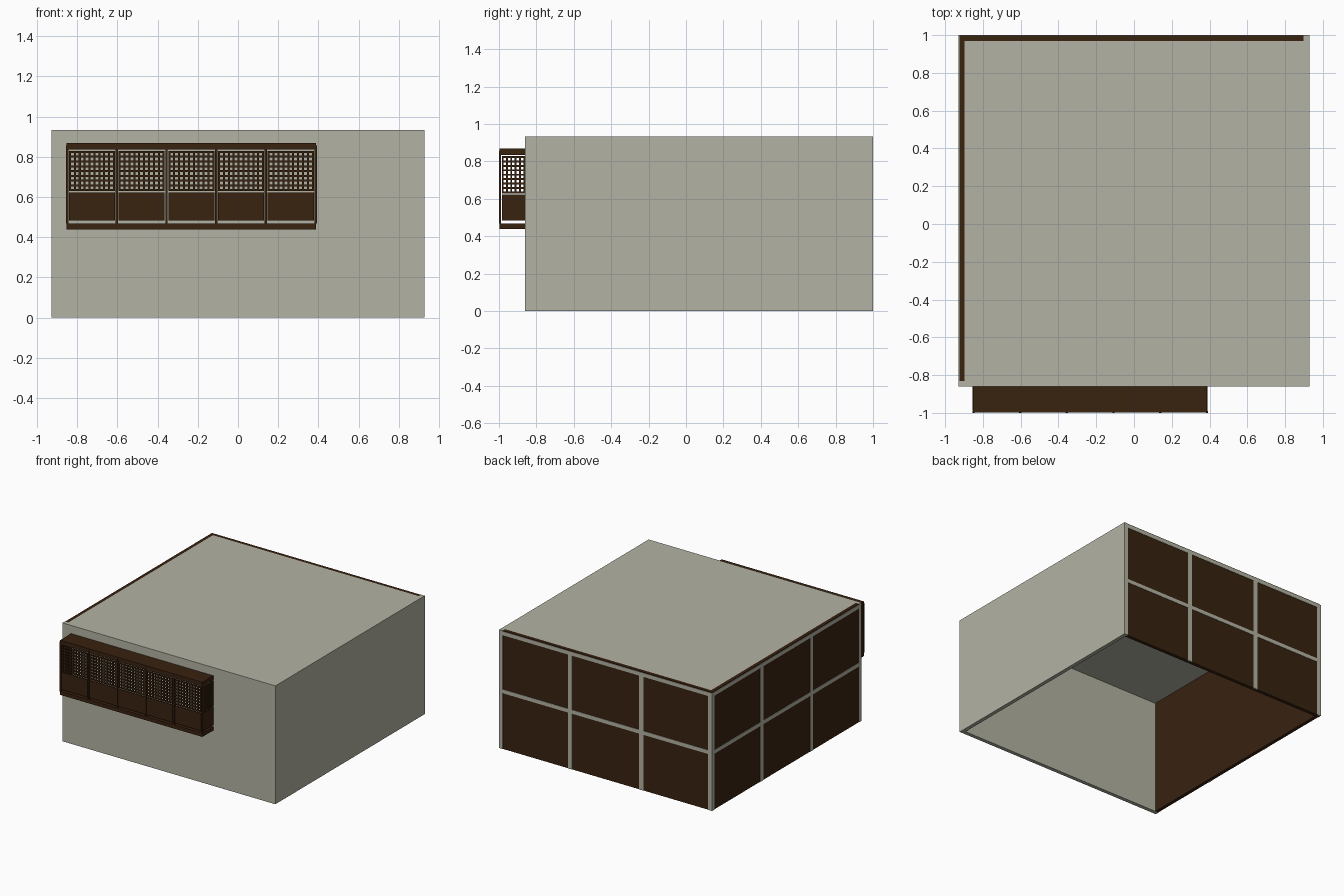
import bpy, bmesh

if "Cube" in bpy.data.objects:
    bpy.data.objects.remove(bpy.data.objects["Cube"])


def material(name, rgb):
    m = bpy.data.materials.new(name)
    m.diffuse_color = (*rgb, 1)
    m.use_nodes = True
    m.node_tree.nodes["Principled BSDF"].inputs["Base Color"].default_value = m.diffuse_color
    return m


PLASTER = material("plaster grey", (0.45, 0.45, 0.37))
WOOD = material("dark wood", (0.04, 0.016, 0.005))


def boxes(name, mat, ranges):
    """One object made of axis-aligned boxes (x0, x1, y0, y1, z0, z1)."""
    bm = bmesh.new()
    for x0, x1, y0, y1, z0, z1 in ranges:
        vs = bmesh.ops.create_cube(bm, size=1)["verts"]
        for v in vs:
            v.co = (x1 if v.co.x > 0 else x0,
                    y1 if v.co.y > 0 else y0,
                    z1 if v.co.z > 0 else z0)
    me = bpy.data.meshes.new(name)
    bm.to_mesh(me)
    bm.free()
    me.materials.append(mat)
    ob = bpy.data.objects.new(name, me)
    bpy.context.collection.objects.link(ob)
    return ob


X, YF, YB, H, T = 0.928, -0.86, 1.0, 0.933, 0.03   # room shell, wall thickness
E = 0.003                                          # beams stand proud of panels

# Plaster shell, open underneath
boxes("front_wall", PLASTER, [(-X, X, YF, YF + T, 0, H)])
boxes("right_wall", PLASTER, [(X - T, X, YF + T, YB, 0, H)])
boxes("roof", PLASTER, [(-X + T, X - T, YF + T, YB - T, H - T, H)])

# Wooden panel walls
boxes("left_panel_wall", WOOD, [(-X + E, -X + T, YF + T, YB - E, 0, H)])
boxes("back_panel_wall", WOOD, [(-X + T, X - T, YB - T, YB - E, 0, H)])

# Plaster beams dividing the panel walls into 3 x 2
B, TOP = 0.018, H - 0.006
back, left = [], []
for c in (-0.31, 0.31):
    back.append((c - B, c + B, YB - 0.01, YB, 0, TOP))
    left.append((-X, -X + 0.01, 0.07 + c - B, 0.07 + c + B, 0, TOP))
for z in (0.455, TOP - 0.015):
    back.append((-X, X - T, YB - 0.01, YB, z - 0.015, z + 0.015))
    left.append((-X, -X + 0.01, YF + T, YB, z - 0.015, z + 0.015))
back.append((-X, -X + 0.035, YB - 0.01, YB, 0, TOP))
left.append((-X, -X + 0.01, YB - 0.03, YB, 0, TOP))
boxes("back_beams", PLASTER, back)
boxes("left_beams", PLASTER, left)

# Bay balcony: cap, base and posts
BX0, BX1, BY = -0.856, 0.392, -1.0
N, P = 5, 0.012
STEP = (BX1 - BX0 - P) / N
boxes("balcony_cap", WOOD, [(BX0 + 0.003, BX1 - 0.005, BY + 0.003, YF, 0.835, 0.869)])
boxes("balcony_base", WOOD, [(BX0 + 0.003, BX1 - 0.005, BY + 0.003, YF, 0.438, 0.467)])
posts = [(BX0 + i * STEP, BX0 + i * STEP + P, BY, BY + P, 0.467, 0.857) for i in range(N + 1)]
boxes("balcony_posts", WOOD, posts)

# Lattice screens and solid panels, front bays and both ends
D, G, BAR = 0.008, 0.003, 0.010
Z0, Z1 = 0.629, 0.829
lattice, panels = [], []


def grid(a0, a1, cols, rows, put):
    """Lattice bars over a0..a1; put() maps (a0, a1, z0, z1) to a box."""
    for i in range(cols + 1):
        a = a0 + (a1 - a0 - BAR) * i / cols
        lattice.append(put(a, a + BAR, Z0, Z1))
    for j in range(rows + 1):
        z = Z0 + (Z1 - Z0 - BAR) * j / rows
        lattice.append(put(a0, a1, z, z + BAR))
    panels.append(put(a0, a1, 0.483, 0.622))


for i in range(N):
    x = BX0 + i * STEP + P
    grid(x + G, x + STEP - P - G, 9, 8,
         lambda a, b, z, w: (a, b, BY + 0.002, BY + 0.002 + D, z, w))
for x in (BX0 + 0.002, BX1 - 0.002 - D):
    grid(BY + P + G, YF, 5, 8,
         lambda a, b, z, w, x=x: (x, x + D, a, b, z, w))
boxes("balcony_lattice", WOOD, lattice)
boxes("balcony_panels", WOOD, panels)
